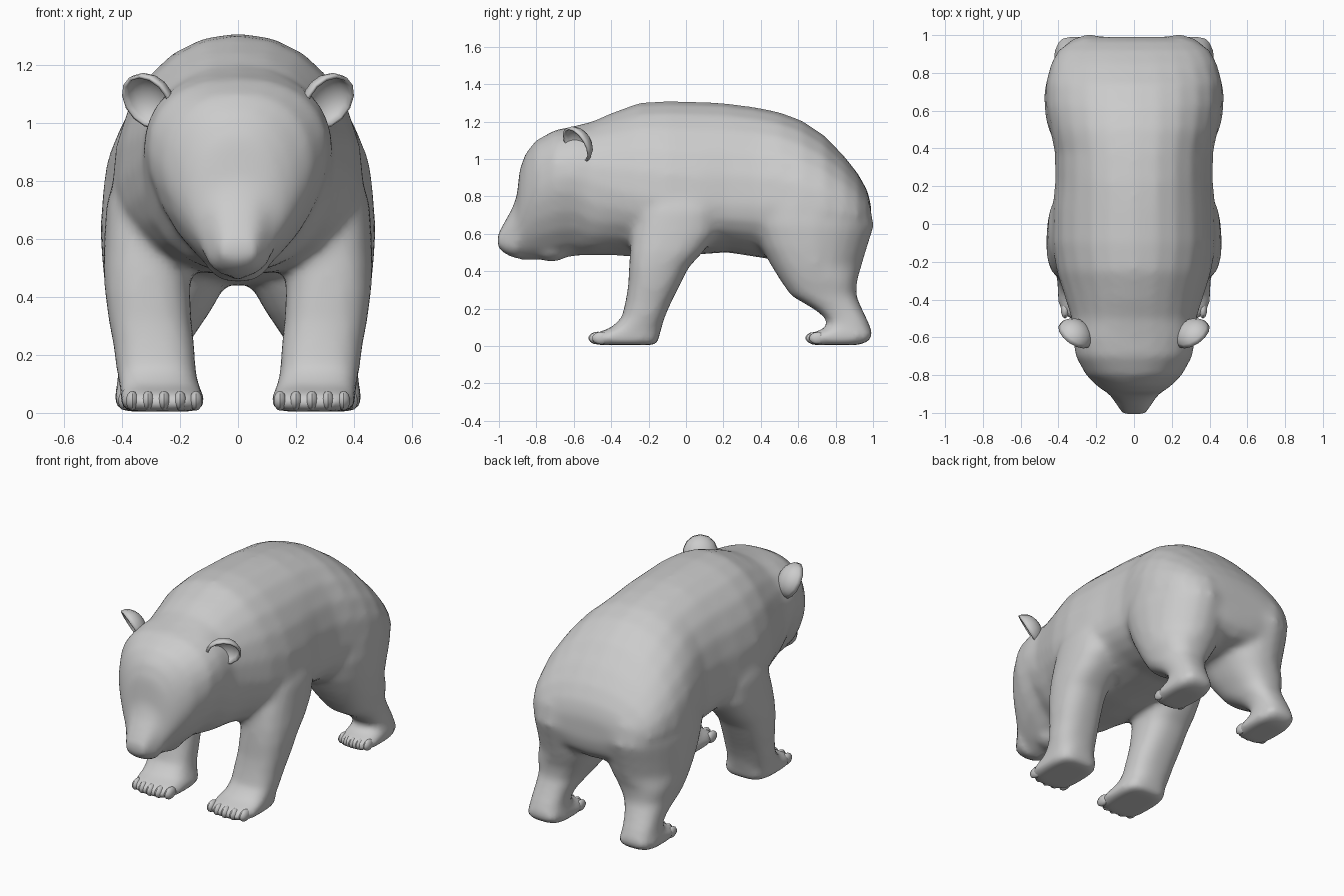
import bpy, bmesh, math
from mathutils import Vector

if "Cube" in bpy.data.objects:
    bpy.data.objects.remove(bpy.data.objects["Cube"])

SEG = 24


def make(name, bm):
    bmesh.ops.recalc_face_normals(bm, faces=bm.faces)
    me = bpy.data.meshes.new(name)
    bm.to_mesh(me)
    bm.free()
    ob = bpy.data.objects.new(name, me)
    bpy.context.collection.objects.link(ob)
    return ob


def loft(name, rings):
    bm = bmesh.new()
    vs = [[bm.verts.new(p) for p in r] for r in rings]
    for a, b in zip(vs, vs[1:]):
        for i in range(SEG):
            j = (i + 1) % SEG
            bm.faces.new((a[i], a[j], b[j], b[i]))
    bm.faces.new(vs[0])
    bm.faces.new(vs[-1])
    return make(name, bm)


def oval(upper, lower):
    """Unit superellipse points, own squareness for each half."""
    for i in range(SEG):
        t = 2 * math.pi * i / SEG
        c, s = math.cos(t), math.sin(t)
        p = upper if s > 0 else lower
        yield (math.copysign(abs(c) ** (2 / p), c),
               math.copysign(abs(s) ** (2 / p), s))


def body_ring(y, top, mid, low, w, power):
    lower = 1.65 if -.9 < y < -.55 else power
    return [(w * c, y, mid + s * ((top - mid) if s > 0 else (mid - low)))
            for c, s in oval(power, lower)]


def leg_ring(side, z, y0, y1, x0, x1):
    p = 3.5 if z < .08 else 2.5
    return [(side * ((x0 + x1) / 2 + c * (x1 - x0) / 2),
             (y0 + y1) / 2 + s * (y1 - y0) / 2, z) for c, s in oval(p, p)]


# Head and torso: y, top, widest height, bottom, half width, squareness
body = loft("body", [body_ring(*r) for r in (
    (-1.008, .59, .56, .53, .06, 3), (-.975, .655, .57, .495, .08, 2.8),
    (-.93, .735, .57, .475, .11, 2.5), (-.905, .80, .60, .465, .13, 2.3),
    (-.888, .95, .68, .46, .155, 2.2), (-.855, 1.035, .76, .46, .20, 2.2),
    (-.80, 1.10, .84, .46, .255, 2.3), (-.70, 1.155, .90, .465, .31, 2.3),
    (-.60, 1.175, .91, .48, .325, 2.3), (-.50, 1.20, .87, .485, .33, 2.2),
    (-.40, 1.245, .84, .485, .362, 2.1), (-.25, 1.30, .80, .475, .41, 2.1),
    (-.10, 1.31, .77, .475, .435, 2.1), (.08, 1.305, .76, .49, .432, 2.1),
    (.22, 1.297, .75, .50, .418, 2.2), (.38, 1.275, .75, .475, .42, 2.2),
    (.50, 1.25, .75, .455, .445, 2.2), (.62, 1.205, .74, .44, .468, 2.1),
    (.74, 1.125, .72, .44, .468, 2.1), (.85, 1.01, .71, .46, .44, 2.1),
    (.92, .92, .70, .48, .40, 2.1), (.97, .83, .69, .53, .33, 2.1),
    (.99, .75, .68, .61, .24, 2.1))])

# Legs: z, back and front limits in y, inner and outer limits in x
FRONT = ((.005, -.49, -.16, .13, .39), (.03, -.515, -.145, .115, .405),
         (.065, -.495, -.14, .12, .405), (.095, -.405, -.13, .135, .41),
         (.15, -.345, -.115, .145, .42), (.23, -.325, -.08, .15, .43),
         (.32, -.31, -.035, .16, .447), (.42, -.305, .015, .165, .46),
         (.50, -.30, .09, .16, .465), (.60, -.29, .17, .13, .462),
         (.72, -.26, .20, .10, .455), (.85, -.20, .14, .12, .415),
         (1.0, -.14, .04, .18, .34))
HIND = ((.005, .66, .93, .21, .405), (.03, .64, .985, .195, .425),
        (.065, .655, 1.0, .20, .425), (.09, .735, .99, .205, .42),
        (.13, .765, .975, .21, .415), (.19, .695, .945, .195, .415),
        (.27, .56, .91, .15, .425), (.35, .505, .915, .095, .445),
        (.43, .455, .94, .05, .46), (.53, .40, .97, .03, .47),
        (.64, .36, 1.005, .025, .476), (.76, .36, .985, .03, .465),
        (.88, .42, .87, .08, .42), (1.0, .50, .70, .16, .31))
parts = []
for s, side in ((1, "left"), (-1, "right")):
    for nm, rows in (("front", FRONT), ("hind", HIND)):
        parts.append(loft(f"{nm}_leg_{side}", [leg_ring(s, *r) for r in rows]))
        if nm == "hind":  # round off the corners behind the thighs
            for v in parts[-1].data.vertices:
                if v.co.z > .4 and v.co.y > .75 and abs(v.co.x) > .28:
                    v.co.y -= (abs(v.co.x) - .28) * .35


def ball(name, loc, size, u=10, v=7):
    bm = bmesh.new()
    bmesh.ops.create_uvsphere(bm, u_segments=u, v_segments=v, radius=1)
    for vert in bm.verts:
        vert.co = Vector(loc) + Vector(a * b for a, b in zip(vert.co, size))
    return make(name, bm)


# Lower jaw
parts.append(ball("jaw", (0, -.72, .51), (.11, .10, .06), 12, 8))

# Fuse legs and jaw into the body, then soften the joins
for p in parts:
    m = body.modifiers.new(p.name, "BOOLEAN")
    m.operation, m.solver, m.object = "UNION", "EXACT", p
m = body.modifiers.new("even_skin", "REMESH")
m.mode, m.voxel_size = "VOXEL", .02
m = body.modifiers.new("soften", "SMOOTH")
m.factor, m.iterations = .5, 9
dg = bpy.context.evaluated_depsgraph_get()
body.data = bpy.data.meshes.new_from_object(body.evaluated_get(dg))
body.modifiers.clear()
for p in parts:
    bpy.data.objects.remove(p)

# Toes
for s, side in ((1, "left"), (-1, "right")):
    for i in range(5):
        t = i / 4
        arc = .02 * (2 * t - 1) ** 2
        ball(f"front_toe_{side}_{i+1}", (s * (.145 + .22 * t), -.472 + arc, .042),
             (.023, .05, .034))
        ball(f"hind_toe_{side}_{i+1}", (s * (.225 + .17 * t), .683 + arc, .042),
             (.019, .044, .032))

# Cupped ears opening forward and outward
for s, side in ((1, "left"), (-1, "right")):
    bm = bmesh.new()
    bmesh.ops.create_uvsphere(bm, u_segments=14, v_segments=10, radius=1)
    bmesh.ops.delete(bm, geom=[v for v in bm.verts if v.co.z > .01], context="VERTS")
    rot = Vector((s * .5, -.72, -.48)).to_track_quat("Z", "Y")
    for v in bm.verts:
        v.co = Vector((s * .315, -.59, 1.072)) + rot @ Vector(
            (v.co.x * .088, v.co.y * .095, v.co.z * .07))
    ear = make(f"ear_{side}", bm)
    m = ear.modifiers.new("thickness", "SOLIDIFY")
    m.thickness = .012

# Smooth shading
for ob in bpy.context.collection.objects:
    ob.select_set(True)
bpy.context.view_layer.objects.active = body
bpy.ops.object.shade_smooth_by_angle(angle=math.radians(35))
